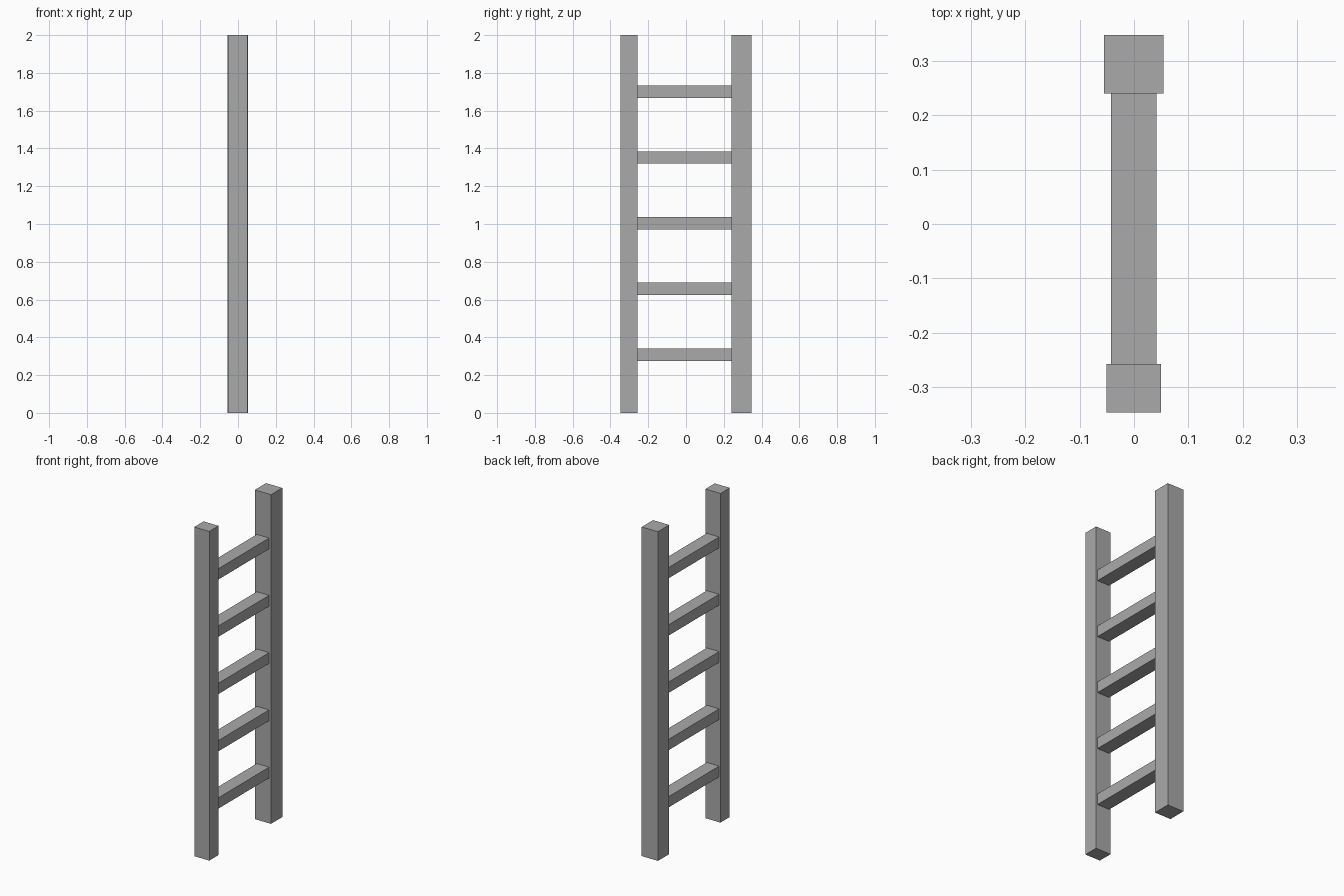
import bpy

# Remove the default object
cube = bpy.data.objects.get("Cube")
if cube:
    bpy.data.objects.remove(cube, do_unlink=True)

# Single plain grey
GREY = (0.4, 0.4, 0.4, 1.0)
grey = bpy.data.materials.new("grey")
grey.use_nodes = True
grey.diffuse_color = GREY
grey.node_tree.nodes["Principled BSDF"].inputs["Base Color"].default_value = GREY


def box(name, low, high):
    """Axis-aligned box between two corners."""
    centre = [(a + b) / 2 for a, b in zip(low, high)]
    bpy.ops.mesh.primitive_cube_add(size=1, location=centre)
    part = bpy.context.object
    part.name = name
    part.scale = [b - a for a, b in zip(low, high)]
    bpy.ops.object.transform_apply(location=False, rotation=False, scale=True)
    part.data.materials.append(grey)
    return part


# Upright rails, the back one slightly thicker
box("front_rail", (-0.051, -0.347, 0), (0.05, -0.258, 2))
box("back_rail", (-0.055, 0.24, 0), (0.054, 0.348, 2))

# Evenly spaced rungs between the rails
RUNGS, FIRST, STEP, HALF = 5, 0.308, 0.348, 0.033
for i in range(RUNGS):
    z = FIRST + i * STEP
    box(f"rung_{i + 1}", (-0.042, -0.258, z - HALF), (0.041, 0.24, z + HALF))
